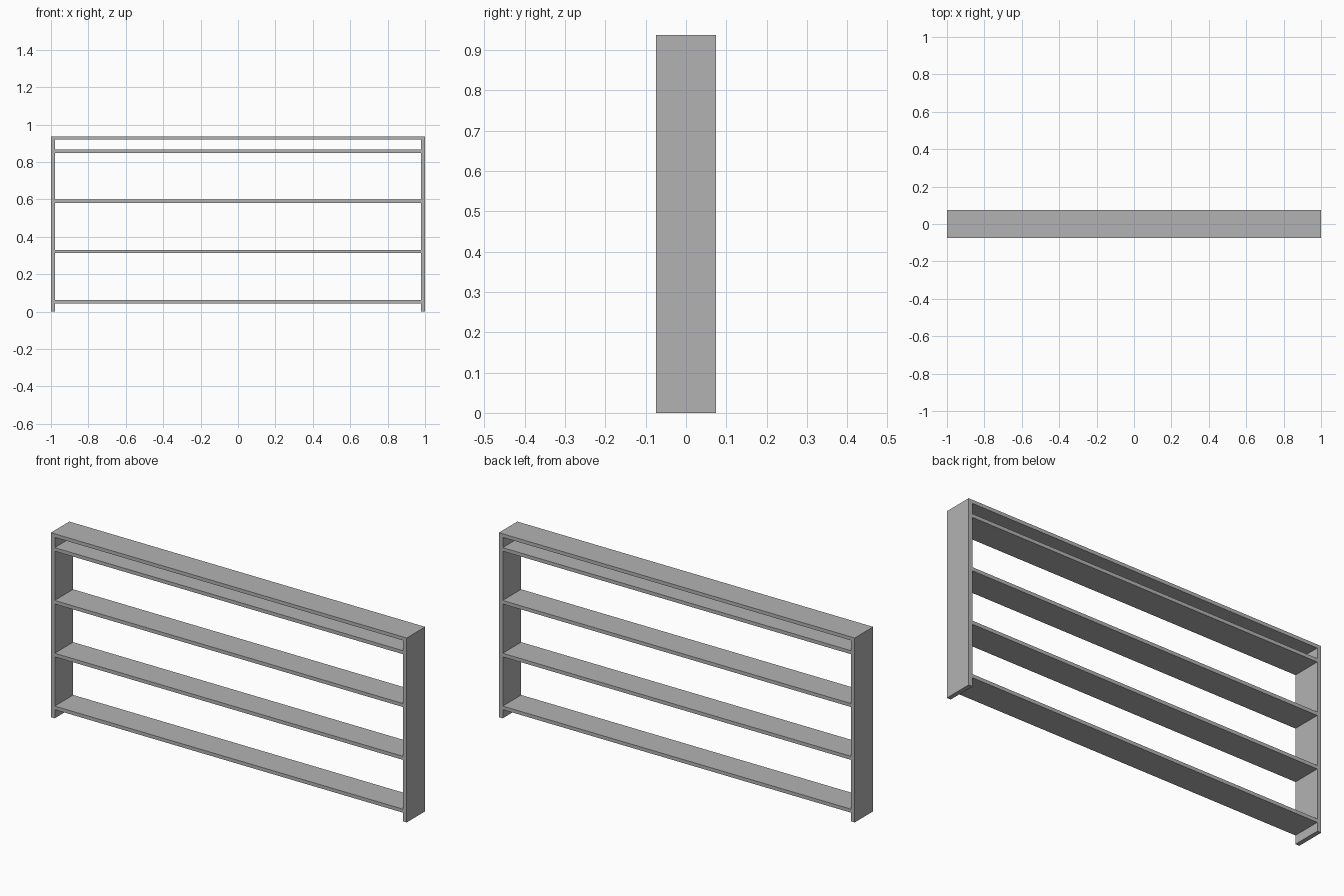
import bpy

if "Cube" in bpy.data.objects:
    bpy.data.objects.remove(bpy.data.objects["Cube"])

W, D, H = 2.0, 0.148, 0.937      # overall size
SIDE, BOARD = 0.022, 0.018       # panel thicknesses

grey = bpy.data.materials.new("plain grey")
grey.diffuse_color = (0.45, 0.45, 0.45, 1)
grey.use_nodes = True
grey.node_tree.nodes["Principled BSDF"].inputs["Base Color"].default_value = grey.diffuse_color


def box(name, centre, size):
    bpy.ops.mesh.primitive_cube_add(size=1, location=centre)
    ob = bpy.context.object
    ob.name = name
    ob.scale = size
    bpy.ops.object.transform_apply(location=False, rotation=False, scale=True)
    ob.data.materials.append(grey)
    return ob


# upright side panels
for name, s in (("left_side", -1), ("right_side", 1)):
    box(name, (s * (W - SIDE) / 2, 0, H / 2), (SIDE, D, H))

# top board and evenly spaced shelves between the sides
inner = W - 2 * SIDE
box("top_board", (0, 0, H - BOARD / 2), (inner, D, BOARD))
for i in range(4):
    box(f"shelf_{i + 1}", (0, 0, 0.053 + i * 0.2683), (inner, D, BOARD))
